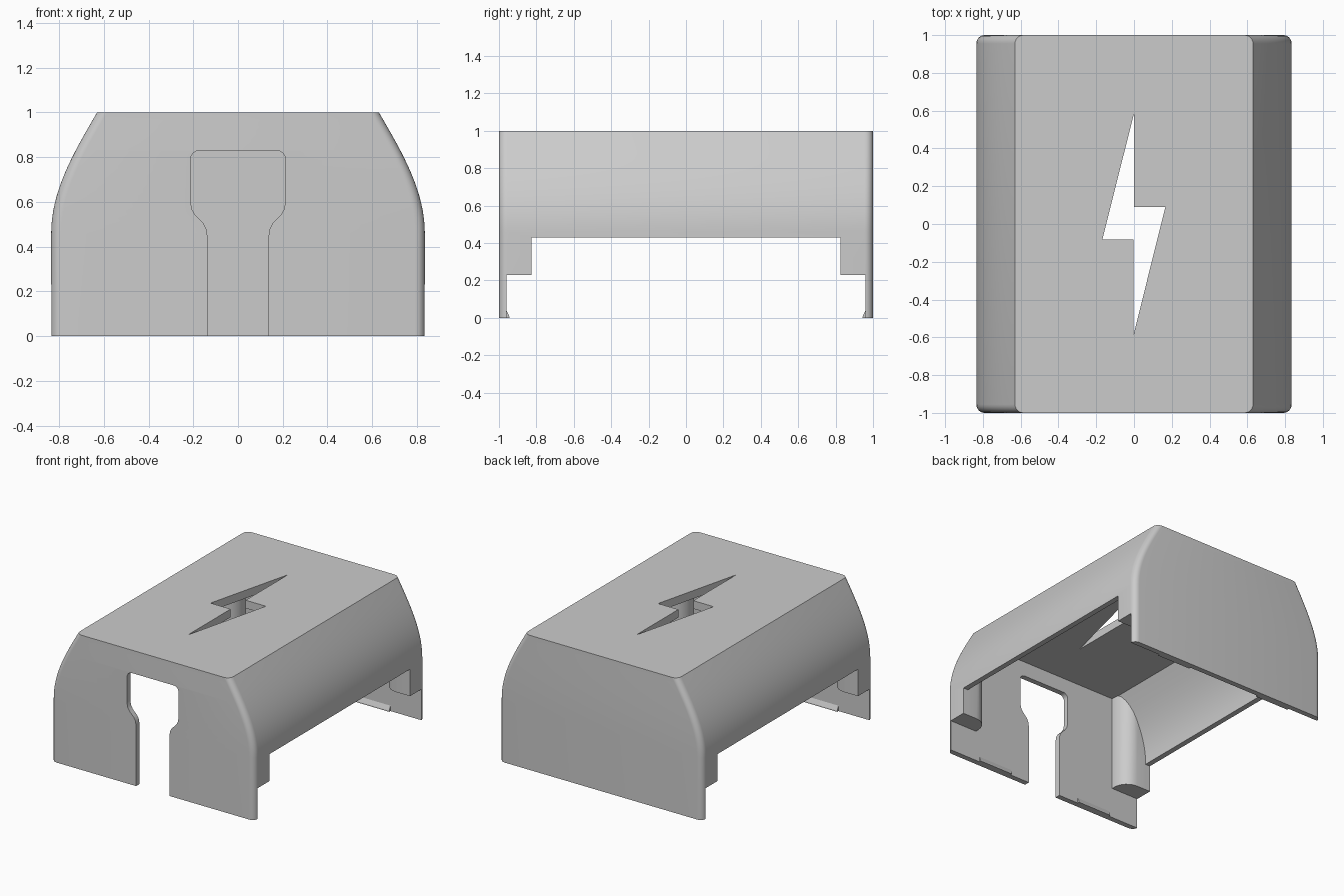
import bpy, bmesh, math

cube = bpy.data.objects.get("Cube")
if cube:
    bpy.data.objects.remove(cube, do_unlink=True)

grey = bpy.data.materials.new("plain grey")
grey.use_nodes = True
grey.diffuse_color = (0.6, 0.6, 0.6, 1)
grey.node_tree.nodes["Principled BSDF"].inputs["Base Color"].default_value = grey.diffuse_color

WALL = 0.04


def loft(name, rings):
    """Closed solid through rings that all have the same number of points."""
    bm = bmesh.new()
    loops = [[bm.verts.new(p) for p in ring] for ring in rings]
    n = len(loops[0])
    for a, b in zip(loops, loops[1:]):
        for i in range(n):
            j = (i + 1) % n
            bm.faces.new((a[i], a[j], b[j], b[i]))
    bm.faces.new(loops[0][::-1])
    bm.faces.new(loops[-1])
    bmesh.ops.recalc_face_normals(bm, faces=bm.faces)
    mesh = bpy.data.meshes.new(name)
    bm.to_mesh(mesh)
    bm.free()
    mesh.materials.append(grey)
    obj = bpy.data.objects.new(name, mesh)
    bpy.context.collection.objects.link(obj)
    return obj


def prism(name, outline, low, high, axis="z"):
    place = {"z": lambda u, v, t: (u, v, t),
             "y": lambda u, v, t: (u, t, v),
             "x": lambda u, v, t: (t, u, v)}[axis]
    return loft(name, [[place(u, v, t) for u, v in outline] for t in (low, high)])


def box(name, x, y, low, high):
    return prism(name, [(-x, -y), (x, -y), (x, y), (-x, y)], low, high)


def combine(target, tool, operation="DIFFERENCE"):
    """Apply a boolean and remove its helper."""
    tool.hide_render = True
    mod = target.modifiers.new("cut", "BOOLEAN")
    mod.object, mod.operation, mod.solver = tool, operation, "EXACT"
    bpy.context.view_layer.objects.active = target
    bpy.ops.object.modifier_apply(modifier=mod.name)
    bpy.data.objects.remove(tool, do_unlink=True)


def arc(cx, cy, r, start, end, steps=6):
    angles = [math.radians(start + (end - start) * i / steps) for i in range(steps + 1)]
    return [(cx + r * math.cos(a), cy + r * math.sin(a)) for a in angles]


def half_width(z):
    """Straight lower side, then a cubic curve leaning in to the roof."""
    if z <= 0.46:
        return 0.835
    lo, hi = 0.0, 1.0
    bez = lambda t, a, b, c, d: ((1-t)**3*a + 3*(1-t)**2*t*b + 3*(1-t)*t*t*c + t**3*d)
    for _ in range(30):
        mid = (lo + hi) / 2
        lo, hi = (mid, hi) if bez(mid, 0.46, 0.65, 0.82, 1.0) < z else (lo, mid)
    return bez(lo, 0.835, 0.835, 0.735, 0.63)


def rounded_ring(x, y, r, z):
    quarters = ((1, 1, 0), (-1, 1, 90), (-1, -1, 180), (1, -1, 270))
    return [(u, v, z) for sx, sy, a in quarters
            for u, v in arc(sx * (x - r), sy * (y - r), r, a, a + 90)]


# Outer body with rounded upright corners
levels = [0] + [0.46 + 0.54 * i / 16 for i in range(17)]
cover = loft("cover", [rounded_ring(half_width(z), 1, 0.045, z) for z in levels])

# Hollow inside, leaving a rounded post in each corner
inner_levels = [-0.1] + [0.46 + 0.48 * i / 14 for i in range(15)]
hollow = loft("hollow", [
    [(sx * (half_width(z) - WALL - 0.01 * max(0, z - 0.5) * 2), sy * (1 - WALL), z)
     for sx, sy in ((1, 1), (-1, 1), (-1, -1), (1, -1))] for z in inner_levels])
for sx in (-1, 1):
    for sy in (-1, 1):
        outline = [(1.1, 1.1), (1.1, 0.825)] + arc(0.72, 0.935, 0.11, 270, 180) + [(0.61, 1.1)]
        combine(hollow, prism("post", [(sx * u, sy * v) for u, v in outline], -0.3, 1.2))
combine(cover, hollow)

# Side openings, stepped below the posts
combine(cover, box("side_opening", 1.2, 0.825, -0.2, 0.43))
combine(cover, box("post_trim", 1.2, 1 - WALL, -0.2, 0.23))

# Cable slot in the front wall
side = [(0.137, -0.1), (0.137, 0.45), (0.142, 0.48), (0.155, 0.505),
        (0.19, 0.54), (0.205, 0.565), (0.212, 0.6)] + arc(0.172, 0.79, 0.04, 0, 90)
slot = side + [(-u, v) for u, v in reversed(side)]
combine(cover, prism("cable_slot", slot, -1.2, -0.9, "y"))

# Lightning-shaped opening in the roof
bolt = [(0, 0.585), (-0.168, -0.083), (-0.002, -0.083),
        (-0.002, -0.585), (0.166, 0.09), (0, 0.09)]
combine(cover, prism("bolt_opening", bolt, 0.8, 1.2))

# Snap lips along the lower inside edge of both end walls
for sx in (-1, 1):
    for sy in (-1, 1):
        lip = [(sy * 0.97, 0), (sy * 0.945, 0), (sy * 0.945, 0.008),
               (sy * 0.96, 0.04), (sy * 0.97, 0.04)]
        low, high = sorted((sx * 0.3, sx * 0.58))
        prism("snap_lip", lip, low, high, "x")

# Smooth curved faces and keep the edges sharp
bpy.ops.object.select_all(action="DESELECT")
cover.select_set(True)
bpy.context.view_layer.objects.active = cover
bpy.ops.object.shade_smooth_by_angle(angle=math.radians(28))
